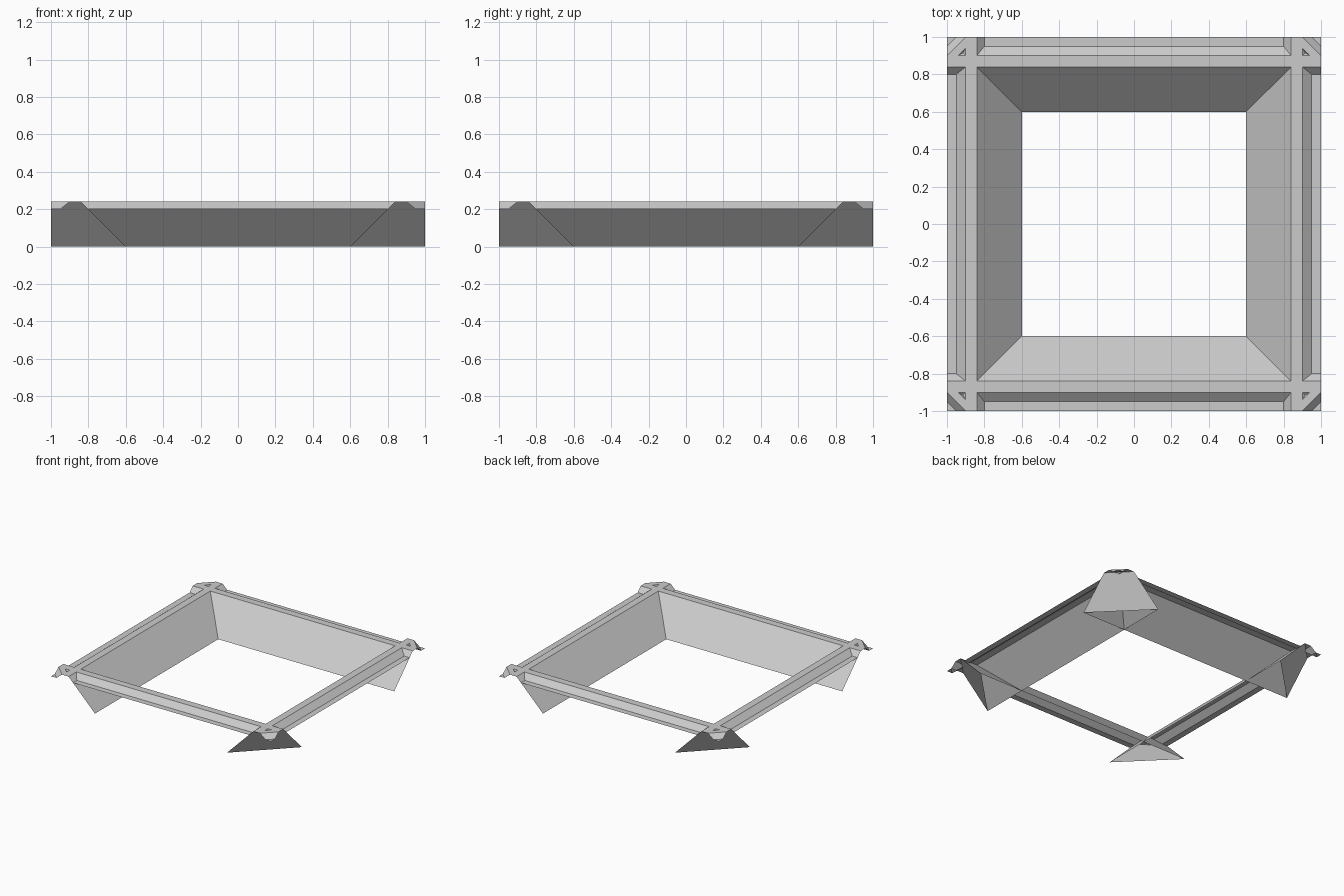
import bpy, bmesh
from mathutils import Matrix, Vector
from math import pi

if "Cube" in bpy.data.objects:
    bpy.data.objects.remove(bpy.data.objects["Cube"])

TOP, LEDGE = 0.24, 0.20          # rim height and outer ledge height
A, B, C = 0.84, 0.90, 0.95       # rim inner edge, rim outer edge, foot of bevel


def swapped(face):
    """Mirror a face across the corner diagonal, keeping its outward side."""
    return [(y, x, z) for x, y, z in reversed(face)]


def part(name, faces):
    """Make one object from faces of the back side or corner, turned to all four."""
    bm = bmesh.new()
    for i in range(4):
        rot = Matrix.Rotation(i * pi / 2, 3, 'Z')
        for f in faces:
            bm.faces.new([bm.verts.new(rot @ Vector(p)) for p in f])
    bmesh.ops.remove_doubles(bm, verts=bm.verts, dist=0.0005)
    me = bpy.data.meshes.new(name)
    bm.to_mesh(me)
    bm.free()
    ob = bpy.data.objects.new(name, me)
    bpy.context.collection.objects.link(ob)
    return ob


def span(x0, y0, z0, x1, y1, z1):
    """Symmetric strip running along x from line 0 to line 1."""
    return [(-x0, y0, z0), (x0, y0, z0), (x1, y1, z1), (-x1, y1, z1)]


# Sloping walls around the opening
part("sloped_walls", [span(0.6, 0.6, 0, A, A, TOP)])

# Corner legs: walls carried on to the edge, closed by a diagonal face
wing = [(0.6, 0.6, 0), (1, 0.6, 0), (1, A, TOP), (A, A, TOP)]
diagonal = [(1, 0.6, 0), (0.6, 1, 0), (A, 1, TOP), (1, A, TOP)]
part("corner_legs", [wing, swapped(wing), diagonal])

# Raised rim: flat top, outer bevel, low ledge
part("rim", [
    span(A, A, TOP, A, B, TOP),
    span(A, B, TOP, 0.8, C, LEDGE),
    span(0.8, C, LEDGE, 0.8, 1, LEDGE),
])

# Corner caps: crossing rims, diagonal brace with a small pocket, bevels, low tip
q = A + 1 - B
cross = [(A, A, TOP), (1, A, TOP), (q, B, TOP), (B, B, TOP)]
brace = [(1, A, TOP), (1, B, TOP), (B, 1, TOP), (A, 1, TOP), (B, q, TOP), (q, B, TOP)]
inner_bevel = [(B, B, TOP), (1, B, TOP), (1, C, LEDGE), (C, C, LEDGE)]
outer_bevel = [(1, B, TOP), (1, C, LEDGE), (C, 1, LEDGE), (B, 1, TOP)]
tip = [(1, C, LEDGE), (1, 1, LEDGE), (C, 1, LEDGE)]
part("corner_caps", [cross, swapped(cross), brace,
                     inner_bevel, swapped(inner_bevel), outer_bevel, tip])
